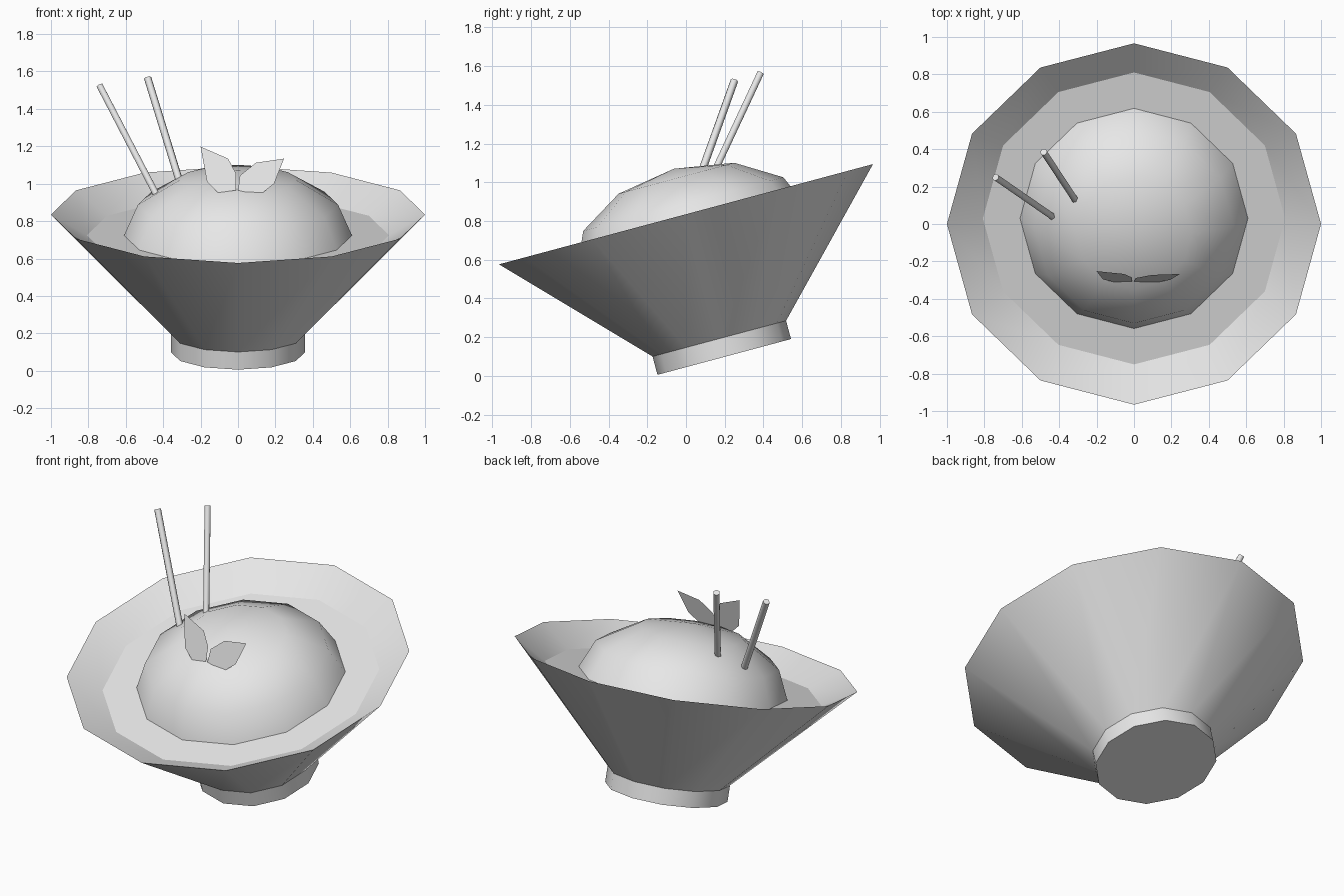
import bpy, bmesh
from math import sin, cos, pi, radians
from mathutils import Vector, Matrix

cube = bpy.data.objects.get("Cube")
if cube:
    bpy.data.objects.remove(cube)

grey = bpy.data.materials.new("plain_grey")
grey.use_nodes = True
grey.diffuse_color = (0.8, 0.8, 0.8, 1)
grey.node_tree.nodes["Principled BSDF"].inputs["Base Color"].default_value = (0.8, 0.8, 0.8, 1)

# Tilted bowl frame, with its origin at the centre of the rim
TILT = Matrix.Translation((0, 0, 0.835)) @ Matrix.Rotation(radians(15), 4, 'X')
SIDES = 12


def finish(name, bm, matrix=Matrix(), angle=40):
    bmesh.ops.remove_doubles(bm, verts=bm.verts, dist=0.0001)
    bm.transform(matrix)
    mesh = bpy.data.meshes.new(name)
    bm.to_mesh(mesh)
    bm.free()
    mesh.materials.append(grey)
    obj = bpy.data.objects.new(name, mesh)
    bpy.context.collection.objects.link(obj)
    bpy.ops.object.select_all(action='DESELECT')
    obj.select_set(True)
    bpy.context.view_layer.objects.active = obj
    bpy.ops.object.shade_smooth_by_angle(angle=radians(angle))
    return obj


def lathe(name, profile):
    """Turn a list of (radius, height) points around the bowl axis."""
    bm = bmesh.new()
    rings = [[bm.verts.new((r * cos(2 * pi * i / SIDES), r * sin(2 * pi * i / SIDES), z))
              for i in range(SIDES)] for r, z in profile]
    for low, high in zip(rings, rings[1:]):
        for i in range(SIDES):
            j = (i + 1) % SIDES
            bm.faces.new((low[i], low[j], high[j], high[i]))
    return finish(name, bm, TILT)


def stick(name, bottom, top, radius=0.02):
    bottom, top = Vector(bottom), Vector(top)
    axis = top - bottom
    bm = bmesh.new()
    bmesh.ops.create_cone(bm, cap_ends=True, segments=6, radius1=radius,
                          radius2=radius, depth=axis.length)
    turn = axis.to_track_quat('Z', 'Y').to_matrix().to_4x4()
    finish(name, bm, Matrix.Translation((bottom + top) / 2) @ turn, 65)


def leaf(name, outline):
    bm = bmesh.new()
    # Leaves lean back slightly as they rise
    bm.faces.new([bm.verts.new((x, -0.31 + 0.235 * (z - 0.952), z)) for x, z in outline])
    finish(name, bm)


# Bowl: foot, flared outside and sloping inner lip
lathe("bowl_foot", [(0, -0.763), (0.357, -0.763), (0.357, -0.665)])
lathe("bowl", [(0.357, -0.665), (1, 0), (0.808, -0.115)])

# Food
lathe("broth", [(0.808, -0.115), (0, -0.115)])
lathe("rice_mound", [(0.618 * cos(a * pi / 6), -0.135 + 0.378 * sin(a * pi / 6))
                     for a in range(4)])

# Sticks resting in the mound
stick("left_stick", (-0.3, 0.107, 0.97), (-0.483, 0.385, 1.565))
stick("right_stick", (-0.41, 0.022, 0.89), (-0.74, 0.25, 1.525))

# Garnish
leaf("right_leaf", [(-0.2, 1.198), (-0.166, 1.01), (-0.107, 0.952),
                    (-0.01, 0.965), (-0.01, 1.053), (-0.053, 1.134)])
leaf("left_leaf", [(0.246, 1.134), (0.096, 1.112), (0.01, 1.043),
                   (0, 0.965), (0.112, 0.936), (0.193, 1.0)])
